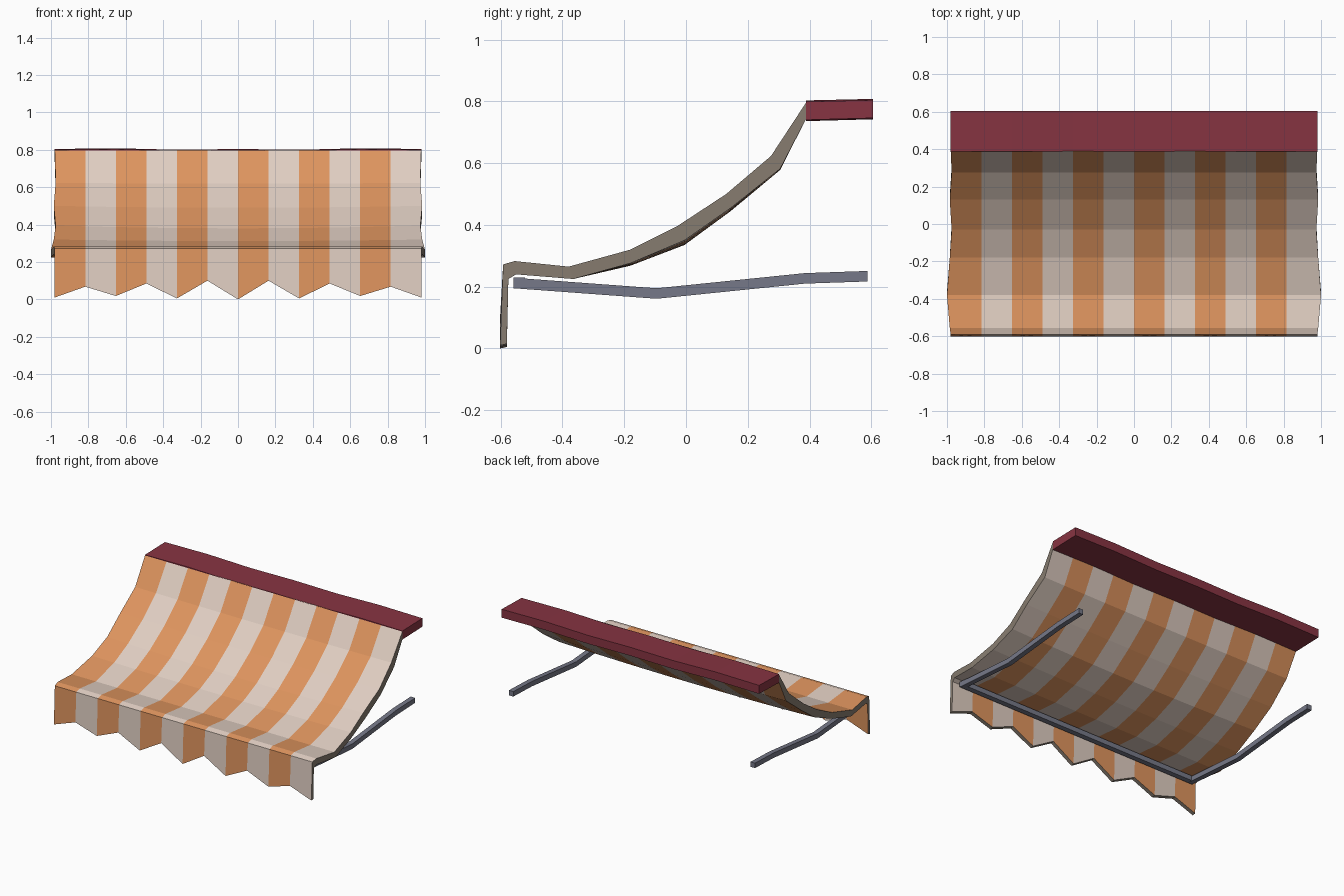
import bpy, bmesh

if "Cube" in bpy.data.objects:
    bpy.data.objects.remove(bpy.data.objects["Cube"])


def material(name, color):
    m = bpy.data.materials.new(name)
    m.diffuse_color = (*color, 1)
    m.use_nodes = True
    m.node_tree.nodes["Principled BSDF"].inputs["Base Color"].default_value = m.diffuse_color
    return m


ORANGE = material("orange stripe", (0.73, 0.296, 0.112))
CREAM = material("cream stripe", (0.745, 0.617, 0.539))
HEM = material("grey brown hem", (0.242, 0.202, 0.162))
RED = material("dark red", (0.242, 0.034, 0.054))
METAL = material("grey metal", (0.181, 0.188, 0.246))


def finish(name, bm, mats):
    bmesh.ops.recalc_face_normals(bm, faces=bm.faces)
    me = bpy.data.meshes.new(name)
    bm.to_mesh(me)
    bm.free()
    for m in mats:
        me.materials.append(m)
    ob = bpy.data.objects.new(name, me)
    bpy.context.collection.objects.link(ob)
    return ob


def loft(name, rings, mat):
    """Closed tube through matching rings of points."""
    bm = bmesh.new()
    vs = [[bm.verts.new(p) for p in r] for r in rings]
    n = len(rings[0])
    for a, b in zip(vs, vs[1:]):
        for k in range(n):
            bm.faces.new((a[k], a[(k + 1) % n], b[(k + 1) % n], b[k]))
    bm.faces.new(vs[0])
    bm.faces.new(vs[-1])
    return finish(name, bm, [mat])


# Striped canopy with its hanging zigzag valance
# rows: outer y, outer z, inner y, inner z, half width, sag in the middle
ROWS = [
    (0.39, 0.798, 0.388, 0.742, 0.98, 0.0),
    (0.275, 0.623, 0.305, 0.582, 0.975, 0.004),
    (0.13, 0.50, 0.145, 0.455, 0.985, 0.01),
    (-0.03, 0.395, -0.005, 0.35, 0.975, 0.015),
    (-0.18, 0.32, -0.18, 0.276, 0.985, 0.008),
    (-0.38, 0.265, -0.365, 0.225, 1.0, 0.0),
    (-0.555, 0.283, -0.55, 0.24, 0.985, 0.0),
    (-0.592, 0.272, -0.575, 0.225, 0.98, 0.0),
    (-0.602, 0.0, -0.58, 0.005, 0.98, 0.0),
]
ZIGZAG = [0.0, 0.10, 0.005, 0.085, 0.018, 0.068, 0.01]
N = 12
bm = bmesh.new()
outer, inner = [], []
for r, (yo, zo, yi, zi, w, sag) in enumerate(ROWS):
    ro, ri = [], []
    for i in range(N + 1):
        j = abs(i - 6)
        x = (i - 6) * 0.98 / 6 if j < 6 else (w if i > 6 else -w)
        dz = -sag * (1 - (j / 6) ** 2)
        if r == len(ROWS) - 1:
            dz = ZIGZAG[j]
        ro.append(bm.verts.new((x, yo, zo + dz)))
        ri.append(bm.verts.new((x, yi, zi + dz)))
    outer.append(ro)
    inner.append(ri)
for r in range(len(ROWS) - 1):
    for i in range(N):
        for g in (outer, inner):
            f = bm.faces.new((g[r][i], g[r][i + 1], g[r + 1][i + 1], g[r + 1][i]))
            f.material_index = i % 2
    for i in (0, N):
        f = bm.faces.new((outer[r][i], outer[r + 1][i], inner[r + 1][i], inner[r][i]))
        f.material_index = 2
for r in (0, len(ROWS) - 1):
    for i in range(N):
        f = bm.faces.new((outer[r][i], outer[r][i + 1], inner[r][i + 1], inner[r][i]))
        f.material_index = 2
finish("striped_canopy", bm, [ORANGE, CREAM, HEM])

# Slightly wavy wall box along the top
WAVE = [0.0, -0.004, 0.004, 0.0]
rings = []
for k in range(-3, 4):
    x, d = k * 0.98 / 3, WAVE[abs(k)]
    rings.append([(x, 0.388, 0.74 + d), (x, 0.605, 0.746 + d),
                  (x, 0.605, 0.804 + d), (x, 0.388, 0.799 + d)])
loft("wall_box", rings, RED)

# Bent side arms
ARM = [(0.588, 0.234), (0.385, 0.227), (-0.095, 0.178), (-0.558, 0.212)]
T = 0.017
for side, sx in (("left", -0.92), ("right", 0.92)):
    loft(side + "_arm", [[(sx - T, y, z - T), (sx + T, y, z - T),
                          (sx + T, y, z + T), (sx - T, y, z + T)] for y, z in ARM], METAL)

# Front bar joining the arms
loft("front_bar", [[(x, -0.558, 0.195), (x, -0.522, 0.195),
                    (x, -0.522, 0.229), (x, -0.558, 0.229)] for x in (-0.937, 0.937)], METAL)
